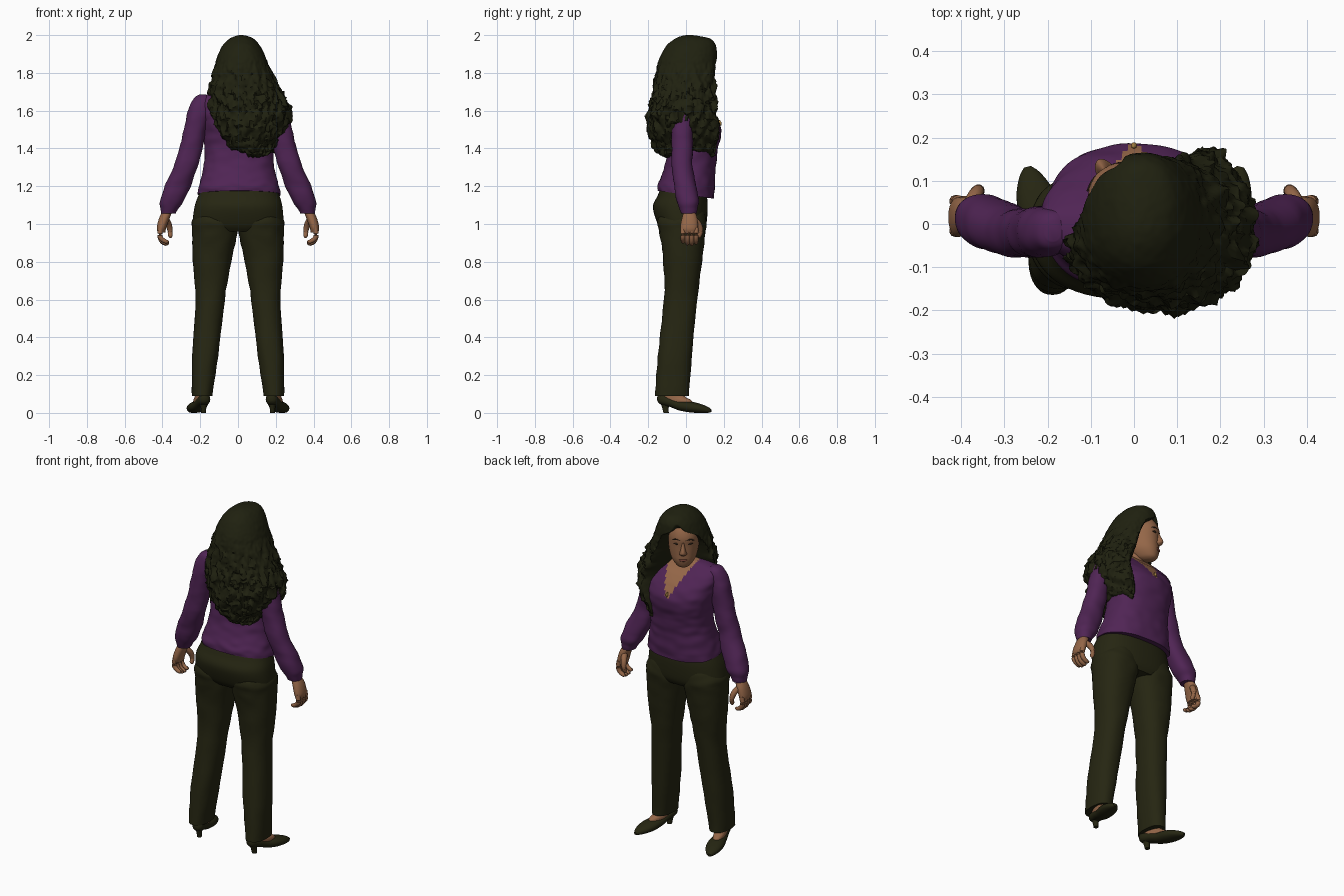
import bpy, math
from mathutils import Vector, Matrix, noise


def material(name, r, g, b):
    m = bpy.data.materials.new(name)
    m.diffuse_color = (r, g, b, 1)
    return m


HAIR = material("dark hair", 0.014, 0.015, 0.005)
CLOTH = material("dark olive trousers", 0.019, 0.019, 0.006)
PURPLE = material("purple blouse", 0.08, 0.018, 0.09)
SKIN = material("skin", 0.30, 0.135, 0.065)
LIPS = material("lips", 0.17, 0.05, 0.035)
DARK = material("eyes and brows", 0.03, 0.018, 0.01)
GOLD = material("gold", 0.35, 0.2, 0.05)


def finish(name, verts, faces, mat, mirror=False, matrix=None):
    me = bpy.data.meshes.new(name)
    me.from_pydata(verts, [], faces)
    if matrix:
        me.transform(matrix)
    me.materials.append(mat)
    ob = bpy.data.objects.new(name, me)
    bpy.context.collection.objects.link(ob)
    bpy.ops.object.select_all(action='DESELECT')
    ob.select_set(True)
    bpy.context.view_layer.objects.active = ob
    bpy.ops.object.shade_smooth_by_angle(angle=math.radians(45))
    if mirror:
        mod = ob.modifiers.new("mirror", 'MIRROR')
        mod.use_mirror_merge = False
    return ob


def skin_rings(count, seg):
    faces = [(i * seg + j, i * seg + (j + 1) % seg, (i + 1) * seg + (j + 1) % seg, (i + 1) * seg + j)
             for i in range(count - 1) for j in range(seg)]
    return faces + [tuple(reversed(range(seg))), tuple(range((count - 1) * seg, count * seg))]


def smooth_rows(rows, sub):
    """Catmull-Rom interpolation of rows of numbers."""
    out = []
    for i in range(len(rows) - 1):
        a, b, c, d = (rows[max(0, min(len(rows) - 1, i + k))] for k in (-1, 0, 1, 2))
        for s in range(sub):
            t = s / sub
            out.append([0.5 * (2 * q + (r - p) * t + (2 * p - 5 * q + 4 * r - u) * t * t
                               + (3 * q - p - 3 * r + u) * t ** 3) for p, q, r, u in zip(a, b, c, d)])
    return out + [list(rows[-1])]


def loft(name, rows, mat, seg=40, sub=5, power=2.2, along_y=False, fn=None, rough=0, **kw):
    """Rows are (level, min a, max a, min b, max b, extras...)."""
    rows = smooth_rows(rows, sub)
    verts = []
    for row in rows:
        z, x0, x1, y0, y1 = row[:5]
        c = Vector(((x0 + x1) / 2, (y0 + y1) / 2, z))
        for j in range(seg):
            t = 2 * math.pi * j / seg
            p, q = (math.copysign(abs(f) ** (2 / power), f) for f in (math.cos(t), math.sin(t)))
            d = Vector((p * (x1 - x0) / 2, q * (y1 - y0) / 2, 0))
            if rough:
                d *= 1 + rough * noise.noise(Vector((c.x + d.x, c.y + d.y, z * 1.8)) * 14)
            v = c + d
            if fn:
                v = fn(v, c, math.degrees(t), row)
            verts.append((v.x, v.z, v.y) if along_y else tuple(v))
    faces = skin_rings(len(rows), seg)
    if along_y:
        faces = [f[::-1] for f in faces]
    return finish(name, verts, faces, mat, **kw)


def tube(name, pts, mat, seg=10, sub=4, **kw):
    """Round tube through (x, y, z, radius) points."""
    rows = smooth_rows(pts, sub)
    verts = []
    for i, row in enumerate(rows):
        tan = Vector(rows[min(i + 1, len(rows) - 1)][:3]) - Vector(rows[max(i - 1, 0)][:3])
        rot = tan.to_track_quat('Z', 'Y')
        for j in range(seg):
            t = 2 * math.pi * j / seg
            verts.append(tuple(Vector(row[:3]) + rot @ Vector((math.cos(t), math.sin(t), 0)) * row[3]))
    return finish(name, verts, skin_rings(len(rows), seg), mat, **kw)


# trousers
loft("trouser_hips", [(0.96, -.22, .22, -.12, .09), (1.0, -.24, .24, -.15, .108), (1.09, -.23, .235, -.175, .115),
                      (1.15, -.21, .22, -.15, .11), (1.2, -.19, .20, -.13, .10)], CLOTH, seg=56, power=2.4)
loft("trouser_legs", [(0.09, -.245, -.137, -.165, .015), (0.3, -.243, -.105, -.15, .03), (0.6, -.225, -.07, -.117, .06),
                      (0.8, -.238, -.037, -.12, .085), (0.95, -.242, -.004, -.14, .104), (1.02, -.24, 0, -.15, .108),
                      (1.08, -.2, -.02, -.12, .09)], CLOTH, power=2.3, rough=.05, mirror=True)

# shoes, turned outwards
foot = Matrix.Translation((-.19, -.08, 0)) @ Matrix.Rotation(math.radians(15), 4, 'Z') @ Matrix.Translation((0, .08, 0))
loft("shoes", [(-.152, -.012, .012, .06, .09), (-.135, -.03, .03, .045, .1), (-.08, -.035, .035, .03, .085),
               (-.03, -.04, .04, .012, .066), (.03, -.047, .047, .002, .06), (.08, -.042, .042, 0, .048),
               (.12, -.025, .025, 0, .033), (.14, -.008, .008, .004, .02)],
     CLOTH, seg=28, along_y=True, mirror=True, matrix=foot)
loft("shoe_heels", [(0, -.013, .013, -.12, -.092), (.03, -.015, .015, -.128, -.092), (.065, -.026, .026, -.14, -.08)],
     CLOTH, seg=20, mirror=True, matrix=foot)
loft("feet", [(.04, -.03, .03, -.12, .05), (.068, -.032, .032, -.125, .03), (.085, -.031, .031, -.125, 0),
              (.13, -.03, .03, -.125, -.035)], SKIN, seg=24, mirror=True, matrix=foot)


# blouse with a dipping hem and a V neck
def hem(v, c, a, row):
    v.z -= .15 * v.y * max(0, min(1, (1.25 - v.z) / .1))
    return v


blouse = loft("blouse", [(1.155, -.212, .225, -.15, .148), (1.2, -.205, .217, -.148, .152), (1.3, -.182, .192, -.115, .157),
                         (1.4, -.18, .188, -.10, .17), (1.48, -.19, .195, -.11, .187), (1.55, -.205, .208, -.115, .168),
                         (1.62, -.217, .217, -.105, .115), (1.665, -.205, .205, -.085, .07),
                         (1.692, -.14, .14, -.07, .045), (1.705, -.06, .06, -.05, .035)],
              PURPLE, seg=120, sub=10, power=2.3, rough=.03, fn=hem)
blouse.data.materials.append(SKIN)
for f in blouse.data.polygons:
    if f.center.y > -.01 and abs(f.center.x) < (f.center.z - 1.5) * .45:
        f.material_index = 1

# sleeves, gathered at the cuffs
loft("sleeves", [(1.685, -.205, -.17, -.04, .01), (1.665, -.235, -.14, -.06, .03), (1.6, -.265, -.14, -.075, .04),
                 (1.5, -.287, -.17, -.077, .037), (1.4, -.312, -.188, -.076, .036), (1.3, -.342, -.216, -.076, .036),
                 (1.2, -.388, -.25, -.062, .055), (1.12, -.412, -.288, -.05, .068), (1.08, -.41, -.318, -.035, .062),
                 (1.055, -.405, -.33, -.025, .055)][::-1], PURPLE, rough=.07, mirror=True)

# hands with curled fingers
loft("palms", [(.955, -.425, -.385, -.02, .055), (.98, -.43, -.38, -.03, .062), (1.03, -.418, -.362, -.022, .06),
               (1.075, -.395, -.345, -.008, .045)], SKIN, seg=24, mirror=True)
for i, n in enumerate(("little", "ring", "middle", "index")):
    y, d = -.016 + i * .023, (.012, .002, 0, .006)[i]
    tube(n + "_fingers", [(-.408, y, .98, .014), (-.414, y, .94, .014), (-.403, y, .908 + d, .0125),
                          (-.38, y, .895 + d, .011), (-.368, y, .9 + d, .005)], SKIN, mirror=True)
tube("thumbs", [(-.385, .035, 1.03, .016), (-.368, .065, 1.0, .017), (-.36, .078, .965, .014),
                (-.358, .07, .935, .011), (-.359, .066, .928, .004)], SKIN, mirror=True)

# neck and head, turned to one side
loft("neck", [(1.62, -.07, .07, -.06, .07), (1.67, -.062, .062, -.055, .06), (1.77, -.058, .058, -.05, .065)], SKIN)
head = Matrix.Translation((0, .02, 0)) @ Matrix.Rotation(math.radians(33), 4, 'Z')
loft("head", [(1.683, -.02, .02, .04, .095), (1.695, -.042, .042, 0, .115), (1.73, -.068, .068, -.05, .126),
              (1.77, -.08, .08, -.08, .127), (1.82, -.086, .086, -.1, .127), (1.87, -.084, .084, -.1, .128),
              (1.92, -.07, .07, -.09, .105), (1.95, -.04, .04, -.05, .06)], SKIN, matrix=head)
loft("nose", [(1.768, -.012, .012, .1, .135), (1.778, -.021, .021, .1, .148), (1.793, -.016, .016, .1, .153),
              (1.83, -.009, .009, .1, .136), (1.855, -.007, .007, .1, .128)], SKIN, seg=20, power=2, matrix=head)
tube("eyes", [(-.053, .108, 1.833, .002), (-.036, .116, 1.835, .007), (-.019, .122, 1.833, .002)], DARK)
tube("brows", [(-.06, .106, 1.853, .002), (-.038, .118, 1.862, .004), (-.014, .126, 1.857, .003)], DARK)
for n in ("eyes", "brows"):
    src = bpy.data.objects[n]
    src.modifiers.new("mirror", 'MIRROR')
    src.matrix_world = head
tube("mouth", [(-.028, .114, 1.742, .002), (-.012, .124, 1.739, .007), (.012, .124, 1.739, .007),
               (.028, .114, 1.742, .002)], LIPS, matrix=head)
tube("pendant", [(0, .176, 1.55, .002), (0, .182, 1.535, .007), (0, .186, 1.52, .002)], GOLD)


# long curly hair: a shell pulled inwards where the face and chest show
def curls(v, c, a, row):
    start, end = row[5], row[6]
    outside = max(start - a, a - end) if a < 300 else 90
    k = max(0, min(1, outside / 9))
    k = k * k * (3 - 2 * k)
    open_amount = max(0, min(1, (end - start) / 40))
    f = 1 - open_amount * (1 - k) * .75
    amp = .022 * max(0.06, min(1, (1.9 - v.z) / .2)) * k
    n = noise.noise(Vector((v.x * 28, v.y * 28, v.z * 20))) + .7 * noise.noise(Vector((v.x, v.y, v.z)) * 60)
    d = (v - c) * f
    d += d.normalized() * amp * n
    out = c + d
    out.z += amp * .6 * noise.noise(v * 45)
    return out


loft("hair", [(1.352, .06, .13, -.08, .12, 70, 210), (1.37, .01, .17, -.14, .17, 70, 210),
              (1.41, -.08, .205, -.168, .192, 70, 210), (1.5, -.14, .262, -.197, .203, 70, 205),
              (1.6, -.165, .28, -.197, .182, 72, 195), (1.7, -.16, .232, -.177, .168, 76, 180),
              (1.8, -.135, .182, -.16, .166, 78, 172), (1.87, -.115, .152, -.142, .166, 88, 158),
              (1.91, -.1, .135, -.125, .164, 112, 132), (1.95, -.078, .112, -.098, .156, 122, 122),
              (1.98, -.046, .083, -.06, .13, 122, 122), (1.995, -.015, .05, -.025, .07, 122, 122),
              (2.0, .01, .025, .005, .03, 122, 122)], HAIR, seg=160, sub=9, power=2.15, fn=curls)
